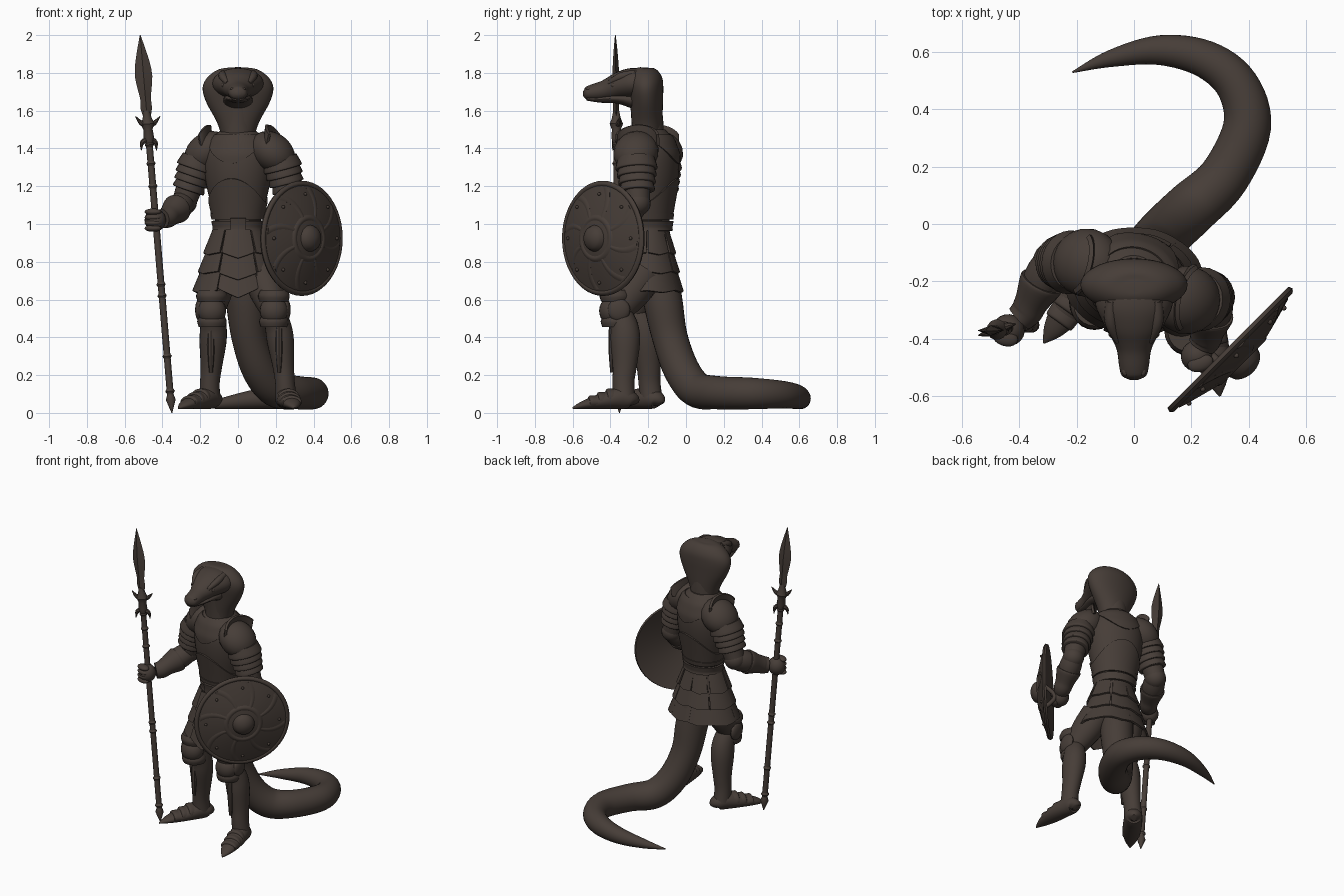
import bpy, bmesh, math
from mathutils import Vector as V, Matrix

if "Cube" in bpy.data.objects:
    bpy.data.objects.remove(bpy.data.objects["Cube"])

bronze = bpy.data.materials.new("dark_brown")
bronze.use_nodes = True
COLOUR = (0.062, 0.047, 0.039, 1)
bronze.diffuse_color = COLOUR
bronze.node_tree.nodes["Principled BSDF"].inputs["Base Color"].default_value = COLOUR


def finish(name, bm, angle=38):
    bmesh.ops.recalc_face_normals(bm, faces=bm.faces[:])
    me = bpy.data.meshes.new(name)
    bm.to_mesh(me)
    bm.free()
    me.materials.append(bronze)
    ob = bpy.data.objects.new(name, me)
    bpy.context.collection.objects.link(ob)
    bpy.ops.object.select_all(action='DESELECT')
    ob.select_set(True)
    bpy.context.view_layer.objects.active = ob
    bpy.ops.object.shade_smooth_by_angle(angle=math.radians(angle))
    return ob


def spline(rows, k):
    """Catmull-Rom resampling of rows of any length."""
    out = []
    for i in range(len(rows) - 1):
        a, b, c, d = (V(rows[max(0, min(len(rows) - 1, i + j))]) for j in (-1, 0, 1, 2))
        for s in range(k):
            t = s / k
            out.append(b + (c - a) * t / 2 + (a * 2 - b * 5 + c * 4 - d) * t * t / 2
                       + (b * 3 - a - c * 3 + d) * t ** 3 / 2)
    return out + [V(rows[-1])]


def loft(name, rows, side=(1, 0, 0), n=24, k=4):
    """Tube through rows of (x, y, z, radius along side, other radius)."""
    rows = spline([r if len(r) == 5 else (*r, r[3]) for r in rows], k)
    bm, u, rings = bmesh.new(), V(side), []
    for i, r in enumerate(rows):
        t = V((rows[min(i + 1, len(rows) - 1)] - rows[max(i - 1, 0)])[:3]).normalized()
        u = (u - t * u.dot(t)).normalized()
        w = t.cross(u)
        rings.append([bm.verts.new(V(r[:3]) + u * math.cos(a) * max(r[3], .002) + w * math.sin(a) * max(r[4], .002))
                      for a in (2 * math.pi * j / n for j in range(n))])
    for p, q in zip(rings, rings[1:]):
        for j in range(n):
            bm.faces.new((p[j], p[(j + 1) % n], q[(j + 1) % n], q[j]))
    bm.faces.new(rings[0])
    bm.faces.new(rings[-1])
    return finish(name, bm)


def sheet(name, f, nu, nv, thick=0.012):
    """Plate of even thickness over a parametric surface f(u, v)."""
    bm = bmesh.new()
    g = [[bm.verts.new(f(i / nu, j / nv)) for j in range(nv + 1)] for i in range(nu + 1)]
    for i in range(nu):
        for j in range(nv):
            bm.faces.new((g[i][j], g[i + 1][j], g[i + 1][j + 1], g[i][j + 1]))
    bmesh.ops.remove_doubles(bm, verts=bm.verts[:], dist=1e-5)
    bmesh.ops.recalc_face_normals(bm, faces=bm.faces[:])
    bmesh.ops.solidify(bm, geom=bm.faces[:], thickness=thick)
    return finish(name, bm)


def ball(name, loc, size, yaw=0, pitch=0):
    bm = bmesh.new()
    m = (Matrix.Translation(loc) @ Matrix.Rotation(yaw, 4, 'Z') @ Matrix.Rotation(pitch, 4, 'Y')
         @ Matrix.Diagonal((*size, 1)))
    bmesh.ops.create_uvsphere(bm, u_segments=20, v_segments=12, radius=1, matrix=m)
    return finish(name, bm)


def mix(a, b, t):
    return V(a).lerp(V(b), t)


# torso, turned so that the left shoulder leads
YAW = math.radians(-14)
SIDE = (math.cos(YAW), math.sin(YAW), 0)
TORSO = [(.82, .15, .13), (.98, .118, .1), (1.1, .145, .12), (1.25, .178, .148),
         (1.37, .184, .148), (1.45, .145, .12), (1.5, .085, .08)]
loft("torso", [(0, -.19, z, a, b) for z, a, b in TORSO], SIDE, 32)


def on_torso(a, z, gap):
    for p, q in zip(TORSO, TORSO[1:]):
        if z <= q[0] or q is TORSO[-1]:
            _, rx, ry = mix(p, q, (z - p[0]) / (q[0] - p[0]))
            break
    return V((0, -.19, z)) + Matrix.Rotation(YAW, 3, 'Z') @ V(
        ((rx + gap) * math.sin(a), -(ry + gap) * math.cos(a), 0))


def around(name, top, bottom, gap):
    sheet(name, lambda u, v: on_torso(u * math.tau, top(abs(math.cos(u * math.tau))) * (1 - v)
                                      + bottom(abs(math.cos(u * math.tau))) * v, gap), 48, 8)


around("belly_plate", lambda c: 1.11 + .13 * c * c, lambda c: 1.04, .01)
around("collar_plate", lambda c: 1.475, lambda c: 1.44 - .12 * c ** 3, .01)
around("fauld_band", lambda c: 1.055, lambda c: 1.025, .014)
around("belt", lambda c: 1.015, lambda c: .965, .017)
sheet("buckle", lambda u, v: on_torso((u - .5) * .55 + .22, 1.03 - .08 * v, .028), 6, 3, .014)

# skirt of overlapping plates
loft("hips", [(0, -.19, .98, .12, .1), (0, -.19, .82, .155, .13), (0, -.19, .7, .16, .13)], n=28)


def tasset(name, a0, a1, z0, z1, point, flare=0.0):
    def f(u, v):
        a = math.radians(a0 + (a1 - a0) * u)
        z = z0 + (z1 - z0 - point * (1 - abs(2 * u - 1))) * v
        d = .965 - z
        g = flare + .014 * v
        return V(((.132 + .29 * d + g) * math.sin(a), -.2 - (.106 + .2 * d + g) * math.cos(a), z))
    sheet(name, f, 10, 4)


for i, (a0, a1) in enumerate(((32, 86), (90, 138), (144, 179), (181, 216), (222, 270), (274, 328))):
    for j in range(3):
        tasset(f"tasset_{i}_{j}", a0 - 2 * j, a1 + 2 * j, .97 - .105 * j, .85 - .1 * j, .012, .004)
for j, (z0, z1, p) in enumerate(((.97, .85, .03), (.89, .74, .035), (.79, .66, .05))):
    tasset(f"front_tabard_{j}", -26, 26, z0, z1, p, .018 - .004 * j)

# cobra head, neck and hood
loft("neck", [(0, -.2, 1.42, .095, .085), (0, -.205, 1.55, .088, .084), (0, -.22, 1.7, .1, .08)])
loft("hood", [(0, -.205, 1.46, .085, .075), (0, -.205, 1.54, .112, .08), (0, -.208, 1.64, .166, .086),
              (0, -.212, 1.71, .187, .092), (0, -.216, 1.76, .174, .092), (0, -.22, 1.8, .135, .075),
              (0, -.222, 1.822, .09, .05), (0, -.222, 1.829, .03, .02)], n=36)
loft("head", [(0, -.2, 1.745, .13, .07), (0, -.28, 1.744, .135, .082), (0, -.345, 1.734, .108, .074),
              (0, -.395, 1.718, .08, .062), (0, -.44, 1.706, .06, .051), (0, -.495, 1.696, .052, .043),
              (0, -.53, 1.692, .042, .032), (0, -.545, 1.692, .012, .01)], n=28)
loft("lower_jaw", [(0, -.25, 1.65, .08, .05), (0, -.36, 1.665, .072, .028), (0, -.45, 1.66, .05, .018),
                   (0, -.525, 1.665, .03, .012)])
for s, n in ((-1, "right"), (1, "left")):
    loft(n + "_brow", [(s * .08, -.27, 1.795, .02), (s * .08, -.345, 1.78, .022),
                       (s * .055, -.41, 1.745, .012)], n=12)
    ball(n + "_eye", (s * .076, -.38, 1.735), (.014, .018, .014))
    ball(n + "_nostril", (s * .03, -.515, 1.715), (.012, .016, .009))

# tail
loft("tail", [(0, -.17, .85, .09), (.02, -.14, .72, .1), (.04, -.12, .58, .103), (.06, -.085, .4, .094),
              (.115, -.025, .23, .095), (.2, .055, .125, .095), (.315, .165, .107, .088),
              (.395, .34, .103, .084), (.36, .485, .098, .075), (.25, .575, .088, .066),
              (.09, .607, .072, .052), (-.08, .578, .05, .03), (-.215, .53, .03, .003)], n=28, k=6)


# legs
def leg(n, hip, knee, ankle, toe, out):
    hip, knee, ankle, toe = map(V, (hip, knee, ankle, toe))
    loft(n + "_thigh", [(*hip, .1, .105), (*mix(hip, knee, .5), .092, .1), (*knee, .068, .072)])
    back = V((.01, .026, 0))
    loft(n + "_greave", [(*knee, .06, .064), (*(mix(knee, ankle, .2) + back), .07, .075),
                         (*(mix(knee, ankle, .4) + back), .071, .078), (*(mix(knee, ankle, .7) + back * .5), .057, .064),
                         (*mix(knee, ankle, .9), .052, .058), (*(ankle - V((0, 0, .04))), .056, .06)])
    front = V((0, -.034, 0))
    ball(n + "_knee_cop", knee + front, (.075, .066, .075))
    ball(n + "_knee_wing", knee + V((out * .065, .005, .005)), (.024, .06, .06))
    for j, (dz, r) in enumerate(((.08, .084), (-.055, .078))):
        c = knee + front * .4 + V((0, 0, dz))
        loft(f"{n}_knee_lame_{j}", [(*(c + V((0, 0, .03))), r - .012), (*c, r), (*(c - V((0, 0, .03))), r - .008)])
    c = mix(knee, ankle, .42) + V((0, -.045, 0))
    loft(n + "_shin_ridge", [(*(c + V((0, 0, .13))), .014), (*c, .02), (*(c - V((0, 0, .15))), .01)], n=8)
    d = toe - ankle
    d.z = 0
    yaw = math.atan2(d.x, -d.y)
    across = (math.cos(yaw), math.sin(yaw), 0)
    rows = [(-.2, .02, .025), (-.15, .05, .045), (.05, .058, .058), (.35, .06, .046), (.6, .052, .033),
            (.82, .034, .02), (1, .004, .005)]
    loft(n + "_boot", [(*(V((ankle.x, ankle.y, h + .02)) + d * t), w, h) for t, w, h in rows], across)
    for j in range(3):
        t = .2 + .17 * j
        h = .056 - .009 * j
        c = V((ankle.x, ankle.y, h + .02))
        loft(f"{n}_boot_lame_{j}", [(*(c + d * t), .056, h - .004), (*(c + d * (t + .12)), .06 - .003 * j, h - .004),
                                    (*(c + d * (t + .15)), .05, h - .014)], across)


leg("right", (-.105, -.2, .74), (-.138, -.27, .54), (-.15, -.185, .12), (-.315, -.415, 0), -1)
leg("left", (.12, -.22, .74), (.19, -.36, .54), (.255, -.328, .12), (.3, -.6, 0), 1)


# arms with layered shoulder guards
def arm(n, shoulder, elbow, wrist, hand, s):
    sh, el, wr, ha = map(V, (shoulder, elbow, wrist, hand))
    loft(n + "_upper_arm", [(*sh, .08), (*mix(sh, el, .5), .072), (*el, .064)])
    loft(n + "_forearm", [(*el, .062), (*mix(el, wr, .35), .07), (*wr, .048)])
    ball(n + "_elbow_cop", el, (.068, .068, .066))
    loft(n + "_gauntlet_cuff", [(*mix(el, wr, .4), .076), (*mix(el, wr, .48), .077), (*mix(el, wr, .8), .06),
                                (*wr, .056), (*mix(wr, ha, .4), .05)])
    ball(n + "_fist", ha, (.057, .055, .06), s * .4)
    for j in range(4):
        ball(f"{n}_finger_{j}", ha + V((s * .012, -.026, .044 - .029 * j)), (.046, .03, .018), s * .3)
    ball(n + "_pauldron", sh + V((-s * .035, 0, .015)), (.13, .12, .1), YAW, s * math.radians(38))
    for j in range(4):
        a, b = mix(sh, el, .06 + .15 * j), mix(sh, el, .3 + .15 * j)
        r = .104 - .006 * j
        loft(f"{n}_shoulder_lame_{j}", [(*a, r - .014, r - .006), (*mix(a, b, .85), r, r + .008),
                                        (*b, r - .006, r + .002)], SIDE)

    # upright guard beside the neck
    def guard(u, v):
        a = math.radians(-75 + 150 * u)
        return sh + Matrix.Rotation(YAW, 3, 'Z') @ V(
            (-s * (.02 + .045 * math.cos(a) - .012 * v), .11 * math.sin(a),
             .05 + (.04 + .07 * math.cos(a)) * v))
    sheet(n + "_neck_guard", guard, 14, 4, .016)


arm("right", (-.2, -.135, 1.365), (-.285, -.13, 1.115), (-.375, -.305, 1.035), (-.438, -.37, 1.02), -1)
arm("left", (.218, -.265, 1.365), (.285, -.255, 1.11), (.25, -.4, .97), (.22, -.46, .94), 1)

# spear
FOOT, TIP = V((-.35, -.352, 0)), V((-.518, -.374, 2))


def spear(name, rows, n=14, k=1):
    loft(name, [(*mix(FOOT, TIP, r[0] / 2), r[1], r[-1]) for r in rows], (1, 0, 0), n, k)


spear("spear_shaft", [(.08, .018), (1.55, .018)])
spear("spear_butt", [(0, .002), (.07, .026), (.1, .016), (.115, .026), (.13, .017)])
for i, z in enumerate((.3, .62, .68, 1.2, 1.32, 1.42)):
    spear(f"shaft_ring_{i}", [(z - .012, .018), (z, .025), (z + .012, .018)])
spear("spear_socket", [(1.42, .018), (1.46, .028), (1.5, .024), (1.53, .036), (1.56, .024), (1.6, .016)])
spear("spear_blade", [(1.54, .012, .012), (1.61, .03, .016), (1.66, .028, .016), (1.7, .034, .017),
                      (1.78, .046, .018), (1.85, .039, .015), (1.92, .023, .01), (2, .002, .002)], 4, 2)
for s in (-1, 1):
    for j, (z, h) in enumerate(((1.52, .05), (1.45, -.06))):
        c = mix(FOOT, TIP, z / 2)
        loft(f"spear_barb_{s}_{j}", [(*c, .016), (*(c + V((s * .035, s * .012, h * .3))), .013),
                                     (*(c + V((s * .065 if j == 0 else s * .04, s * .02, h))), .002)], n=8)

# round shield
NORMAL = V((.707, -.707, 0))
ACROSS, CENTRE, R = V((.707, .707, 0)), V((.338, -.44, .924)), .304


def on_shield(a, r, lift=0.0):
    h = .07 * (1 - (r / R) ** 1.6) + lift
    return CENTRE + ACROSS * r * math.cos(a) + V((0, 0, r * math.sin(a))) + NORMAL * h


def ring(name, r, w, h):
    sheet(name, lambda u, v: on_shield(u * math.tau, r + w * (v - .5), h * math.sin(math.pi * v)), 48, 4, .008)


sheet("shield", lambda u, v: on_shield(u * math.tau, R * v), 48, 10, .014)
ring("shield_rim", R - .012, .026, .008)
ring("shield_inner_band", .11, .03, .006)
sheet("shield_boss", lambda u, v: on_shield(u * math.tau, .07 * v, .04 * math.sqrt(1 - v * v)), 28, 8)
for i in range(8):
    a = math.tau * (i + .5) / 8
    sheet(f"shield_rib_{i}", lambda u, v: on_shield(a + (u - .5) * .16 + .25 * v * v, .12 + .15 * v,
                                                    .004 * math.sin(math.pi * u)), 4, 8, .006)
    ball(f"shield_rivet_{i}", on_shield(a + math.tau / 16, .235, .004), (.009, .009, .009))
c = CENTRE - ACROSS * .06
loft("shield_strap", [(*(c + V((0, 0, .09)) + NORMAL * .04), .014), (*(c - NORMAL * .04), .014),
                      (*(c - V((0, 0, .09)) + NORMAL * .04), .014)], n=10)
